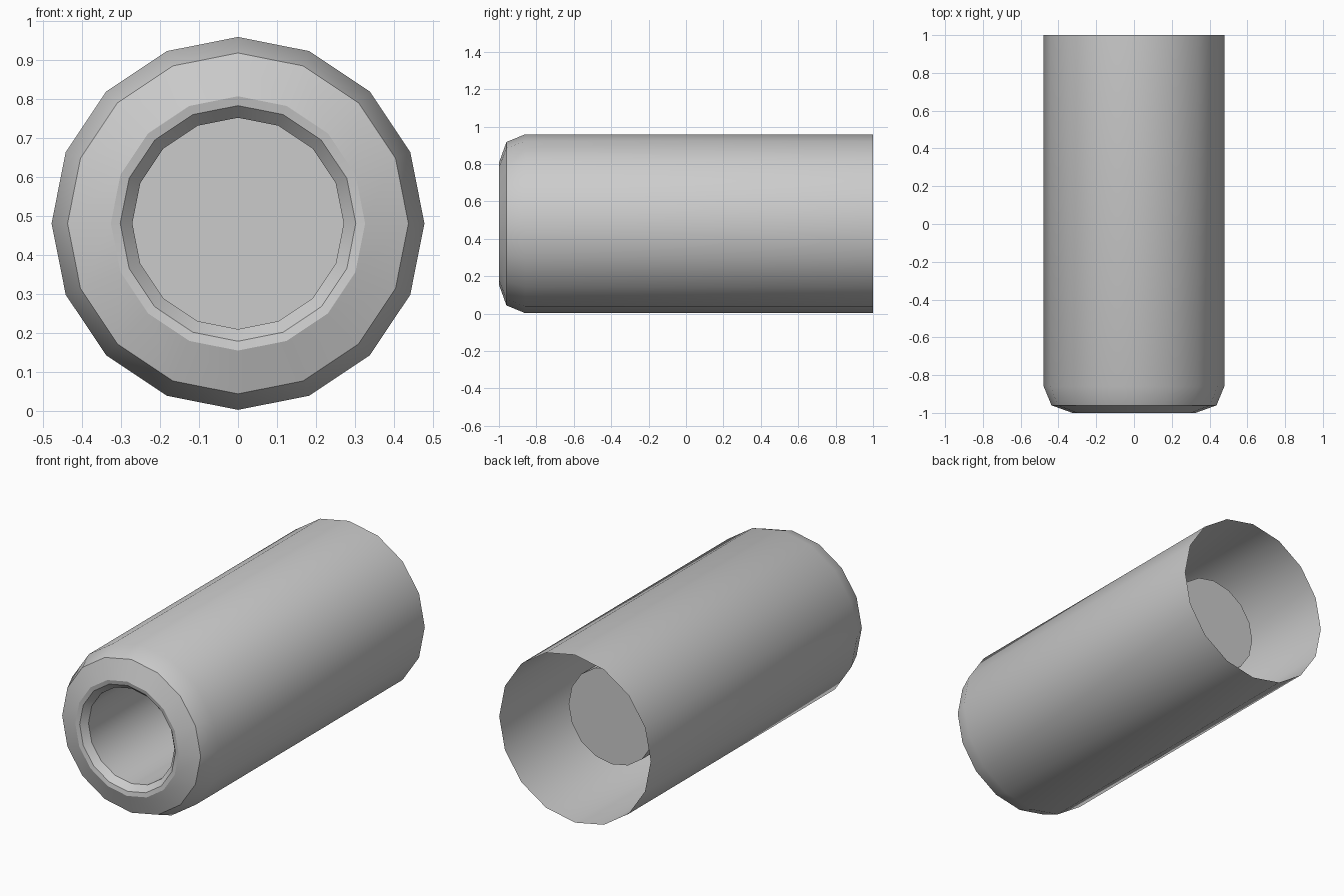
import bpy, bmesh
from math import sin, cos, pi, radians

if "Cube" in bpy.data.objects:
    bpy.data.objects.remove(bpy.data.objects["Cube"])

SIDES = 16
CENTRE_Z = 0.481

# (y, radius): open rear rim, outer wall, rounded mouth, bore, end of bore
PROFILE = [(1.0, 0.478), (-0.86, 0.478), (-0.96, 0.437), (-1.0, 0.326),
           (-0.995, 0.302), (-0.96, 0.271), (0.67, 0.271)]

# Turn the profile around the long axis
bm = bmesh.new()
rings = []
for y, r in PROFILE:
    rings.append([bm.verts.new((r * sin(2 * pi * i / SIDES), y,
                                CENTRE_Z + r * cos(2 * pi * i / SIDES)))
                  for i in range(SIDES)])
for a, b in zip(rings, rings[1:]):
    for i in range(SIDES):
        j = (i + 1) % SIDES
        bm.faces.new((a[i], b[i], b[j], a[j]))

# Flat cap closing the bore
cap = bm.faces.new(rings[-1])
cap.normal_update()
if cap.normal.y > 0:
    cap.normal_flip()

# Outer wall must face away from the axis
wall = next(f for f in bm.faces if f is not cap)
wall.normal_update()
mid = wall.calc_center_median()
if wall.normal.x * mid.x + wall.normal.z * (mid.z - CENTRE_Z) < 0:
    bmesh.ops.reverse_faces(bm, faces=[f for f in bm.faces if f is not cap])

mesh = bpy.data.meshes.new("hollow_tube")
bm.to_mesh(mesh)
bm.free()
tube = bpy.data.objects.new("hollow_tube", mesh)
bpy.context.collection.objects.link(tube)

# Smooth shading with crisp mouth edges
bpy.context.view_layer.objects.active = tube
tube.select_set(True)
bpy.ops.object.shade_smooth_by_angle(angle=radians(30))
